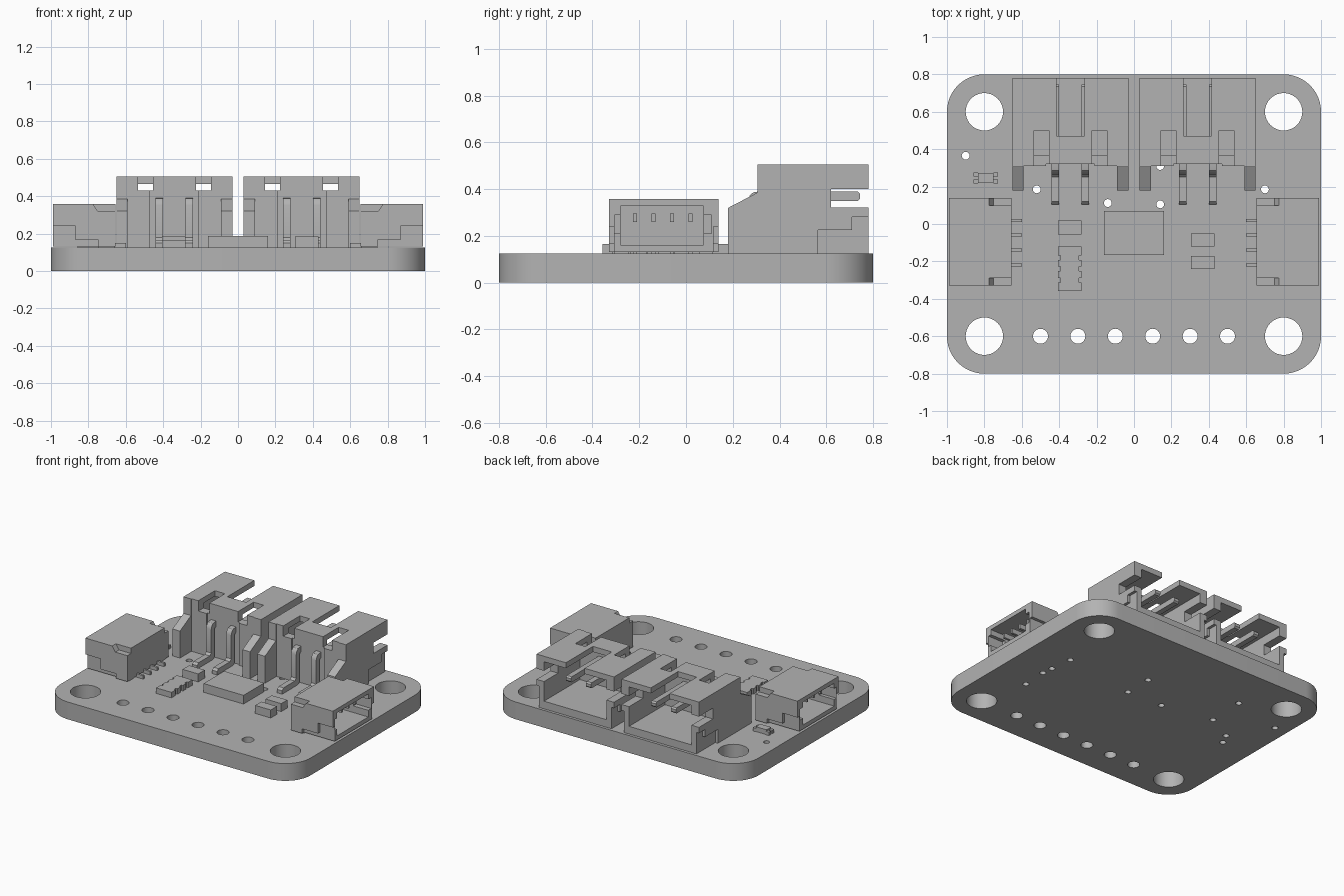
import bpy, bmesh, math
from mathutils import Vector

default = bpy.data.objects.get("Cube")
if default:
    bpy.data.objects.remove(default, do_unlink=True)

grey = bpy.data.materials.new("plain grey")
grey.use_nodes = True
grey.diffuse_color = (0.45, 0.45, 0.45, 1)
grey.node_tree.nodes["Principled BSDF"].inputs["Base Color"].default_value = (0.45, 0.45, 0.45, 1)

TOP = 0.125  # upper surface of the board


def finish(bm, name):
    bmesh.ops.recalc_face_normals(bm, faces=bm.faces)
    mesh = bpy.data.meshes.new(name)
    bm.to_mesh(mesh)
    bm.free()
    mesh.materials.append(grey)
    ob = bpy.data.objects.new(name, mesh)
    bpy.context.scene.collection.objects.link(ob)
    return ob


def prism(name, outline, direction):
    """Extrude a closed outline of 3D points along a direction."""
    bm = bmesh.new()
    face = bm.faces.new([bm.verts.new(p) for p in outline])
    ext = bmesh.ops.extrude_face_region(bm, geom=[face])
    verts = [g for g in ext["geom"] if isinstance(g, bmesh.types.BMVert)]
    bmesh.ops.translate(bm, verts=verts, vec=Vector(direction))
    return finish(bm, name)


def box(name, x0, x1, y0, y1, z0, z1):
    return prism(name, [(x0, y0, z0), (x1, y0, z0), (x1, y1, z0), (x0, y1, z0)], (0, 0, z1 - z0))


def side_prism(name, profile, x0, x1):
    """Extrude a (y, z) profile along x."""
    return prism(name, [(x0, y, z) for y, z in profile], (x1 - x0, 0, 0))


def rod(name, x, y, r, sides):
    ring = [(x + r * math.cos(2 * math.pi * i / sides), y + r * math.sin(2 * math.pi * i / sides), -0.1)
            for i in range(sides)]
    return prism(name, ring, (0, 0, 0.4))


def cut(ob, cutters):
    for c in cutters:
        c.hide_render = True
        mod = ob.modifiers.new("cut", "BOOLEAN")
        mod.operation, mod.solver, mod.object = "DIFFERENCE", "EXACT", c
        bpy.context.view_layer.objects.active = ob
        bpy.ops.object.modifier_apply(modifier=mod.name)
        bpy.data.objects.remove(c, do_unlink=True)


def smooth(ob):
    bpy.ops.object.select_all(action="DESELECT")
    ob.select_set(True)
    bpy.context.view_layer.objects.active = ob
    bpy.ops.object.shade_smooth_by_angle(angle=math.radians(30))


# Circuit board with rounded corners and drilled holes
outline = []
for k, (cx, cy) in enumerate([(0.8, 0.6), (-0.8, 0.6), (-0.8, -0.6), (0.8, -0.6)]):
    for i in range(13):
        a = math.pi / 2 * (k + i / 12)
        outline.append((cx + 0.2 * math.cos(a), cy + 0.2 * math.sin(a), 0))
board = prism("board", outline, (0, 0, TOP))
holes = [rod("hole", sx * 0.8, sy * 0.6, 0.1, 40) for sx in (-1, 1) for sy in (-1, 1)]
holes += [rod("hole", -0.5 + 0.2 * i, -0.6, 0.04, 24) for i in range(6)]
vias = [(-0.9, 0.365), (-0.52, 0.185), (-0.14, 0.112), (0.14, 0.105), (0.7, 0.185), (0.72, 0.02),
        (0.73, -0.06), (0.72, -0.245), (0.14, 0.31), (-0.51, 0.46), (-0.72, 0.08), (-0.76, 0)]
holes += [rod("hole", x, y, 0.021, 16) for x, y in vias]
cut(board, holes)
smooth(board)


# Two-pin connectors along the back edge
def back_connector(cx, side):
    shell = side_prism(side + "_back_connector_housing",
                       [(0.18, TOP), (0.18, 0.32), (0.305, 0.385), (0.305, 0.505), (0.78, 0.505),
                        (0.78, TOP)], cx - 0.31, cx + 0.31)
    cuts = [
        box("c", cx - 0.25, cx + 0.25, 0.1, 0.31, 0, 0.6),            # gap between the front arms
        box("c", cx - 0.13, cx + 0.13, 0.1, 0.322, 0, 0.6),           # shallow centre recess
        box("c", cx - 0.25, cx + 0.25, 0.37, 0.9, 0.18, 0.465),       # plug cavity
        box("c", cx - 0.4, cx + 0.4, 0.62, 0.9, 0.322, 0.4),          # side slots
        box("c", cx - 0.075, cx + 0.075, 0.47, 0.9, 0.4, 0.6),        # roof slot
    ]
    for s in (-1, 1):
        a, b = sorted((cx + s * 0.115, cx + s * 0.195))
        cuts.append(box("c", a, b, 0.2, 0.5, 0.43, 0.6))              # roof notches
        a, b = sorted((cx + s * 0.29, cx + s * 0.4))
        cuts.append(box("c", a, b, 0.565, 0.9, 0, 0.226))             # lower side steps
        cuts.append(box("c", a, b, 0.71, 0.9, 0.2, 0.28))
    cut(shell, cuts)
    # Bent pins running from the board into the cavity
    pin = [(0.105, TOP), (0.105, 0.15), (0.12, 0.165), (0.25, 0.165), (0.265, 0.18), (0.265, 0.35),
           (0.272, 0.372), (0.287, 0.386), (0.31, 0.39), (0.735, 0.39), (0.745, 0.38), (0.745, 0.36),
           (0.735, 0.35), (0.315, 0.35), (0.305, 0.34), (0.305, 0.145), (0.297, 0.13), (0.28, TOP)]
    for i, s in enumerate((-1, 1)):
        x = cx + s * 0.08
        smooth(side_prism(f"{side}_back_pin_{i + 1}", pin, x - 0.02, x + 0.02))


back_connector(-0.34, "right")
back_connector(0.34, "left")


# Four-pin connectors on the left and right edges
def side_connector(s, side):
    def sbox(name, x0, x1, *rest):
        a, b = sorted((s * x0, s * x1))
        return box(name, a, b, *rest)

    shell = sbox(side + "_connector_housing", 0.655, 0.99, -0.33, 0.14, 0.132, 0.358)
    mid = -0.095
    cuts = [sbox("c", 0.73, 1.1, -0.28, 0.075, 0.162, 0.328),         # plug cavity
            sbox("c", 0.87, 1.1, -0.305, 0.11, 0.21, 0.29)]           # key slots
    for e in (-1, 1):
        y0, y1 = sorted((mid + e * 0.213, mid + e * 0.3))
        cuts.append(sbox("c", 0.87, 1.1, y0, y1, 0, 0.24))            # lower side steps
        cuts.append(sbox("c", 0.745, 1.1, y0, y1, 0, 0.165))
        y0, y1 = sorted((mid + e * 0.193, mid + e * 0.3))
        cuts.append(prism("c", [(s * 0.6, y0, 0.32), (s * 0.75, y0, 0.32), (s * 0.79, y0, 0.38),
                                (s * 0.6, y0, 0.38)], (0, y1 - y0, 0)))  # sloped top notches
    cut(shell, cuts)
    for i in range(4):
        y = -0.218 + 0.079 * i
        sbox(f"{side}_connector_lead_{i + 1}", 0.6, 0.67, y - 0.008, y + 0.008, TOP, 0.15)
        sbox(f"{side}_connector_contact_{i + 1}", 0.72, 0.93, y - 0.008, y + 0.008, 0.26, 0.295)
    for e, end in ((-1, "front"), (1, "back")):
        y = mid + e * 0.18
        sbox(f"{side}_connector_{end}_foot", 0.66, 0.745, y - 0.03, y + 0.03, TOP, 0.14)


side_connector(1, "left")
side_connector(-1, "right")

# Small parts on the board
box("main_chip", -0.16, 0.16, -0.165, 0.07, TOP, 0.188)
box("capacitor_right", -0.405, -0.28, -0.055, 0.02, TOP, 0.183)
for i, y in enumerate((-0.085, -0.205)):
    box(f"capacitor_left_{i + 1}", 0.305, 0.43, y - 0.035, y + 0.035, TOP, 0.183)

# Resistor array with notched long sides
array = box("resistor_array", -0.405, -0.282, -0.358, -0.12, TOP, 0.165)
cut(array, [box("c", x - 0.012, x + 0.012, y - 0.012, y + 0.012, 0, 0.3)
            for x in (-0.405, -0.282) for y in (-0.3, -0.24, -0.18)])

# Indicator light with end caps
box("indicator_body", -0.835, -0.75, 0.22, 0.272, TOP, 0.16)
for i, x in enumerate((-0.845, -0.74)):
    for j, y in enumerate((0.228, 0.264)):
        box(f"indicator_cap_{i + 1}_{j + 1}", x - 0.012, x + 0.012, y - 0.011, y + 0.011, TOP, 0.15)
